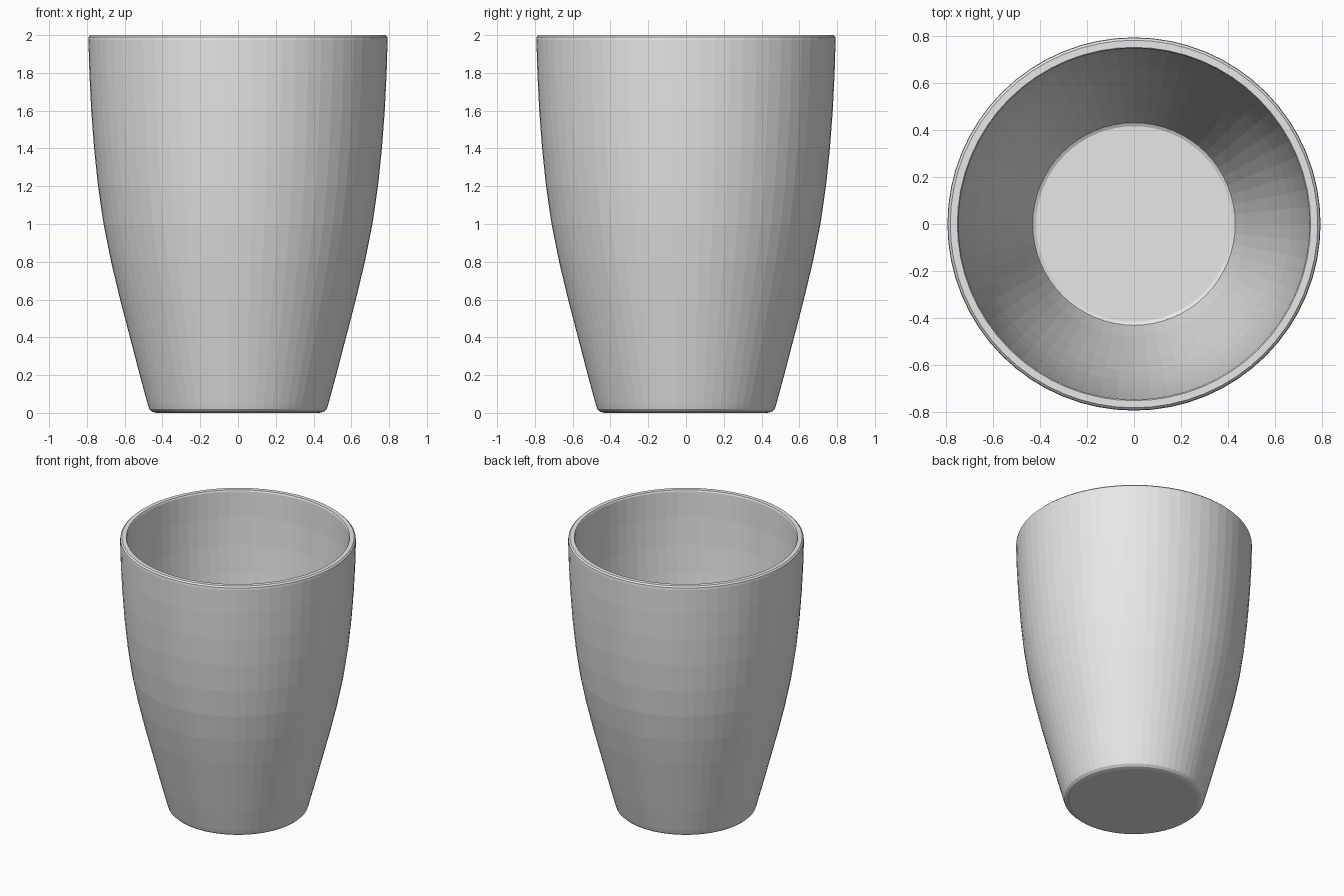
import bpy, bmesh, math

if "Cube" in bpy.data.objects:
    bpy.data.objects.remove(bpy.data.objects["Cube"])

SIDES = 64

# Outer wall profile from base to rim, then back down the inside (radius, height)
outer = [(0.43, 0.0), (0.455, 0.006), (0.47, 0.02), (0.478, 0.045),
         (0.52, 0.2), (0.572, 0.4), (0.624, 0.6), (0.672, 0.8), (0.712, 1.0),
         (0.741, 1.2), (0.762, 1.4), (0.777, 1.6), (0.787, 1.8),
         (0.792, 1.975), (0.79, 1.99), (0.78, 2.0)]
inner = [(0.75, 2.0), (0.745, 1.99), (0.741, 1.8), (0.731, 1.6), (0.716, 1.4),
         (0.695, 1.2), (0.666, 1.0), (0.626, 0.8), (0.578, 0.6), (0.526, 0.4),
         (0.474, 0.2), (0.436, 0.075), (0.43, 0.058), (0.415, 0.05)]

# Cup: revolve the profile and close the base and inner floor
bm = bmesh.new()
rings = []
for r, z in outer + inner:
    rings.append([bm.verts.new((r * math.cos(2 * math.pi * i / SIDES),
                                r * math.sin(2 * math.pi * i / SIDES), z))
                  for i in range(SIDES)])
for a, b in zip(rings, rings[1:]):
    for i in range(SIDES):
        j = (i + 1) % SIDES
        bm.faces.new((a[i], a[j], b[j], b[i]))
bm.faces.new(rings[0][::-1])
bm.faces.new(rings[-1])
bmesh.ops.recalc_face_normals(bm, faces=bm.faces)

mesh = bpy.data.meshes.new("cup")
bm.to_mesh(mesh)
bm.free()
cup = bpy.data.objects.new("cup", mesh)
bpy.context.collection.objects.link(cup)

# Single plain grey
mat = bpy.data.materials.new("light grey")
mat.diffuse_color = (0.8, 0.8, 0.8, 1.0)
mat.use_nodes = True
mat.node_tree.nodes["Principled BSDF"].inputs["Base Color"].default_value = mat.diffuse_color
mesh.materials.append(mat)
